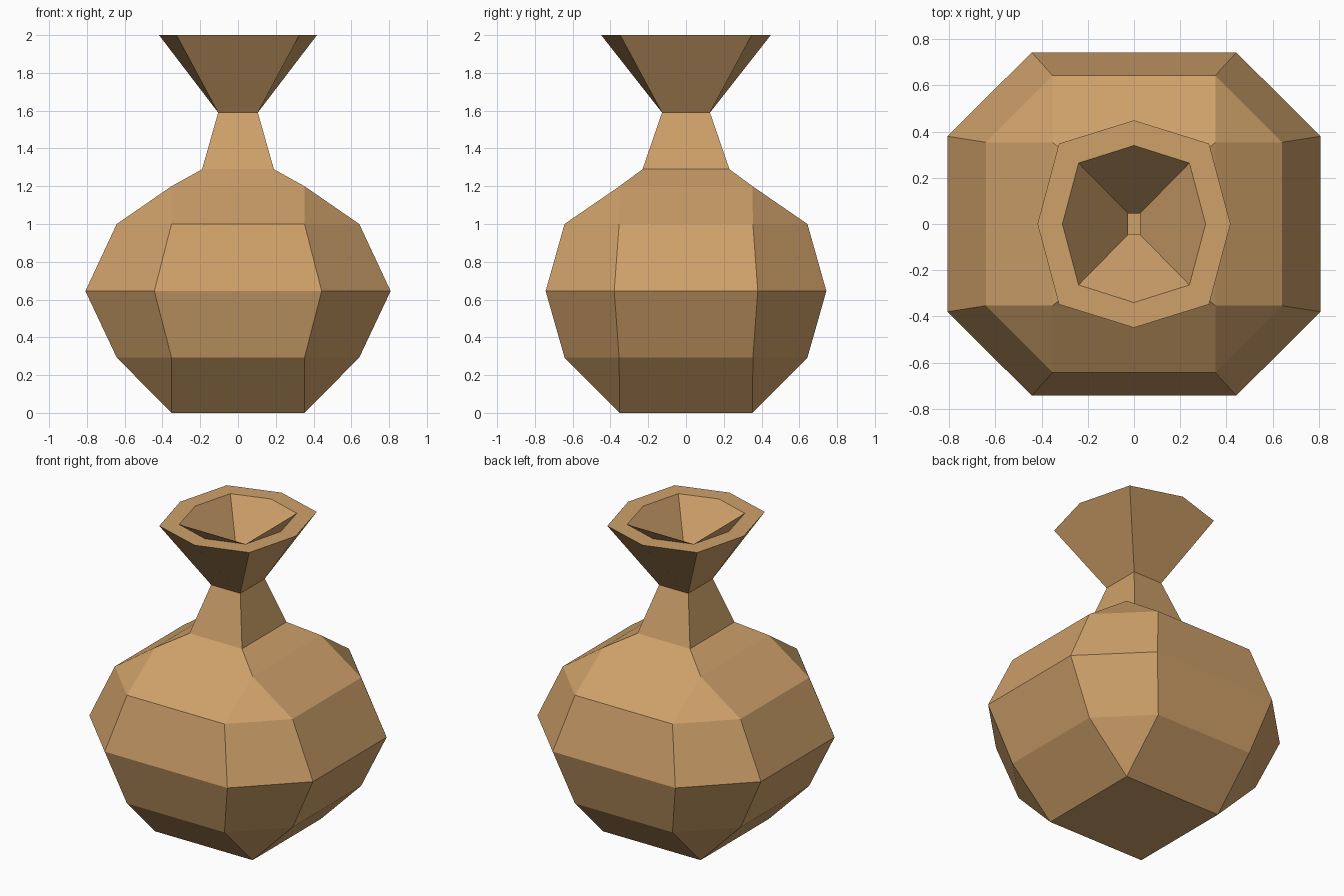
import bpy, bmesh

if "Cube" in bpy.data.objects:
    bpy.data.objects.remove(bpy.data.objects["Cube"])

clay = bpy.data.materials.new("tan clay")
clay.diffuse_color = (0.62, 0.355, 0.143, 1)
clay.use_nodes = True
clay.node_tree.nodes["Principled BSDF"].inputs["Base Color"].default_value = clay.diffuse_color

bm = bmesh.new()


def ring(kind, pts):
    return kind, [bm.verts.new(p) for p in pts]


def rect(x, y, z):
    return ring("rect", [(x, -y, z), (x, y, z), (-x, y, z), (-x, -y, z)])


def octagon(a, b, c, d, z):
    # long sides facing x at distance a, facing y at distance d
    return ring("oct", [(a, -b, z), (a, b, z), (c, d, z), (-c, d, z),
                        (-a, b, z), (-a, -b, z), (-c, -d, z), (c, -d, z)])


def rim(x, y, mx, my, z):
    # four corners with a pushed-out point between each pair
    return ring("rim", [(x, -y, z), (mx, 0, z), (x, y, z), (0, my, z),
                        (-x, y, z), (-mx, 0, z), (-x, -y, z), (0, -my, z)])


def bridge(lower, upper):
    (k1, a), (k2, b) = lower, upper
    if len(a) == len(b):
        n = len(a)
        for i in range(n):
            bm.faces.new((a[i], a[(i + 1) % n], b[(i + 1) % n], b[i]))
        return
    if len(a) == 8:
        k1, a, k2, b = k2, b, k1, a
    for i in range(4):
        j = (i + 1) % 4
        if k2 == "rim":
            bm.faces.new((a[i], a[j], b[2 * j], b[2 * i + 1], b[2 * i]))
        else:
            bm.faces.new((a[i], a[j], b[2 * i + 1], b[2 * i]))
            bm.faces.new((a[j], b[2 * j], b[2 * i + 1]))


rings = [
    # outside of the body
    rect(0.352, 0.352, 0),
    octagon(0.642, 0.354, 0.352, 0.643, 0.293),
    octagon(0.808, 0.38, 0.443, 0.743, 0.645),
    octagon(0.642, 0.354, 0.352, 0.643, 1.0),
    rect(0.352, 0.352, 1.2),
    # neck and flared mouth
    rect(0.19, 0.23, 1.29),
    rect(0.105, 0.127, 1.59),
    rim(0.325, 0.348, 0.418, 0.449, 2.0),
    # flat lip and inside of the mouth
    rim(0.24, 0.264, 0.31, 0.34, 2.0),
    rect(0.026, 0.046, 1.61),
    # hollow inside
    rect(0.11, 0.15, 1.25),
    rect(0.32, 0.32, 1.12),
    octagon(0.57, 0.325, 0.32, 0.57, 0.965),
    octagon(0.72, 0.35, 0.405, 0.665, 0.645),
    octagon(0.57, 0.325, 0.32, 0.57, 0.325),
    rect(0.32, 0.32, 0.08),
]
for lower, upper in zip(rings, rings[1:]):
    bridge(lower, upper)
bm.faces.new(rings[0][1])
bm.faces.new(rings[-1][1])
bmesh.ops.recalc_face_normals(bm, faces=bm.faces[:])

mesh = bpy.data.meshes.new("vase")
bm.to_mesh(mesh)
bm.free()
mesh.materials.append(clay)
bpy.context.collection.objects.link(bpy.data.objects.new("vase", mesh))
